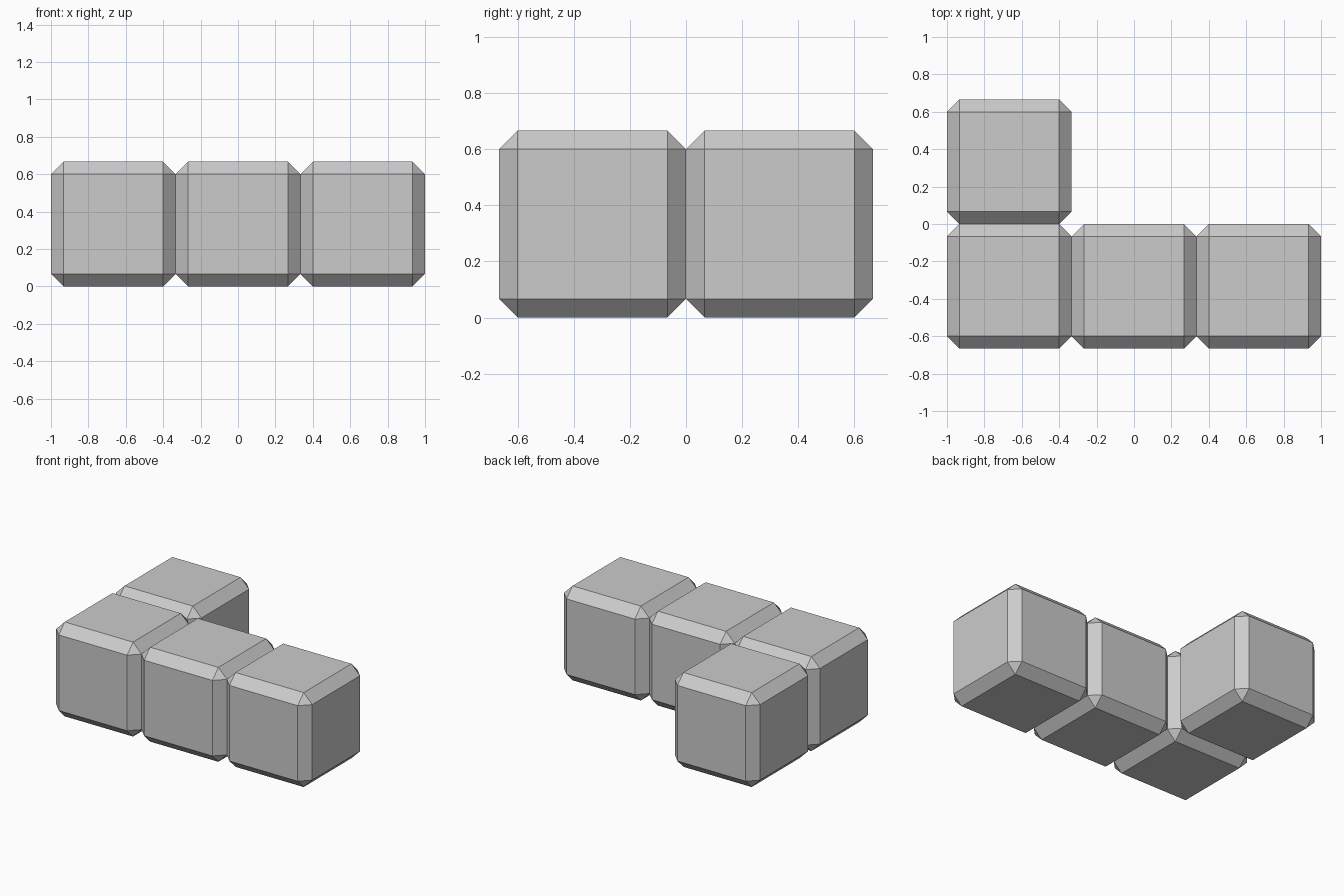
import bpy
import bmesh

if "Cube" in bpy.data.objects:
    bpy.data.objects.remove(bpy.data.objects["Cube"])

SIZE = 2 / 3       # edge length of one block
CHAMFER = SIZE / 10


def chamfered_block(name, x, y):
    bm = bmesh.new()
    bmesh.ops.create_cube(bm, size=SIZE)
    bmesh.ops.bevel(bm, geom=bm.edges[:], offset=CHAMFER, offset_type='OFFSET',
                    segments=1, profile=0.5, affect='EDGES')
    mesh = bpy.data.meshes.new(name)
    bm.to_mesh(mesh)
    bm.free()
    block = bpy.data.objects.new(name, mesh)
    block.location = (x, y, SIZE / 2)
    bpy.context.collection.objects.link(block)


# Front row of three blocks
for i, side in enumerate(("left", "middle", "right")):
    chamfered_block(f"front_{side}_block", (i - 1) * SIZE, -SIZE / 2)

# Single block behind the left end
chamfered_block("back_left_block", -SIZE, SIZE / 2)
